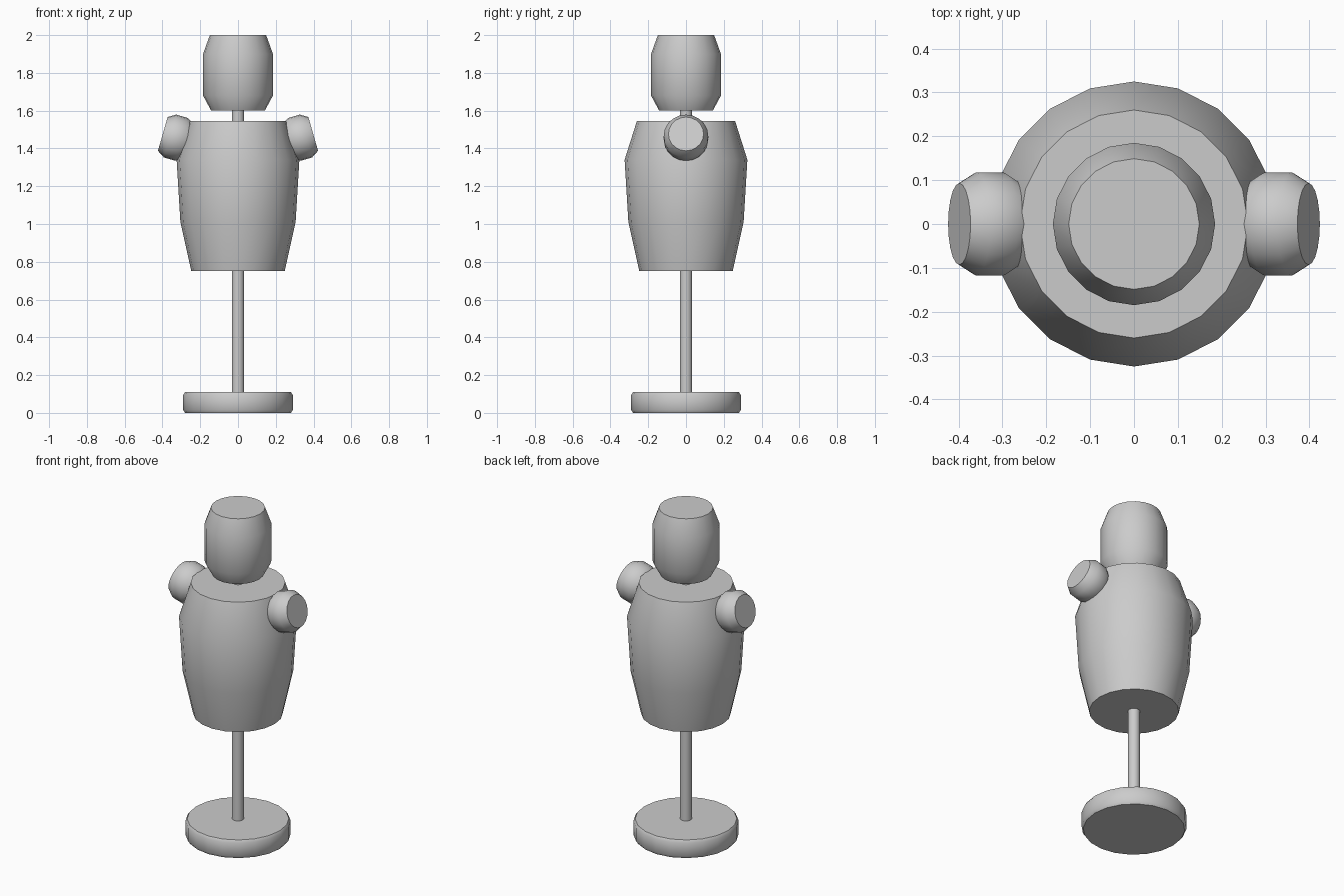
import bpy
import bmesh
import math
from mathutils import Matrix

SIDES = 20

cube = bpy.data.objects.get("Cube")
if cube:
    bpy.data.objects.remove(cube, do_unlink=True)

grey = bpy.data.materials.new("plain grey")
grey.use_nodes = True
colour = (0.6, 0.6, 0.6, 1)
grey.diffuse_color = colour
grey.node_tree.nodes["Principled BSDF"].inputs["Base Color"].default_value = colour


def turned(name, profile, matrix=Matrix()):
    """Closed turned solid from (radius, height) points, bottom to top."""
    bm = bmesh.new()
    rings = []
    for r, z in profile:
        angles = [math.tau * i / SIDES for i in range(SIDES)]
        rings.append([bm.verts.new((r * math.cos(a), r * math.sin(a), z)) for a in angles])
    for low, high in zip(rings, rings[1:]):
        for i in range(SIDES):
            j = (i + 1) % SIDES
            bm.faces.new((low[i], low[j], high[j], high[i]))
    bm.faces.new(rings[0][::-1])
    bm.faces.new(rings[-1])
    mesh = bpy.data.meshes.new(name)
    bm.to_mesh(mesh)
    bm.free()
    mesh.materials.append(grey)
    obj = bpy.data.objects.new(name, mesh)
    obj.matrix_world = matrix
    bpy.context.collection.objects.link(obj)
    bpy.ops.object.select_all(action="DESELECT")
    obj.select_set(True)
    bpy.context.view_layer.objects.active = obj
    bpy.ops.object.shade_smooth_by_angle(angle=math.radians(50))
    return obj


# Stand: round foot with softened rim, and a pole up into the head
turned("stand_base", [(0.28, 0), (0.29, 0.015), (0.29, 0.095), (0.28, 0.11)])
turned("pole", [(0.033, 0.1), (0.033, 1.61)])

# Torso and head
turned("torso", [(0.247, 0.75), (0.305, 1.01), (0.325, 1.34), (0.26, 1.545)])
turned("head", [(0.142, 1.6), (0.185, 1.68), (0.185, 1.9), (0.149, 2.0)])

# Shoulder stubs, tilted upward and outward
stub = [(0.093, -0.072), (0.118, -0.032), (0.118, 0.032), (0.093, 0.072)]
for side, name in ((1, "left_shoulder"), (-1, "right_shoulder")):
    tilt = Matrix.Rotation(side * math.radians(74), 4, "Y")
    turned(name, stub, Matrix.Translation((side * 0.329, 0, 1.457)) @ tilt)
